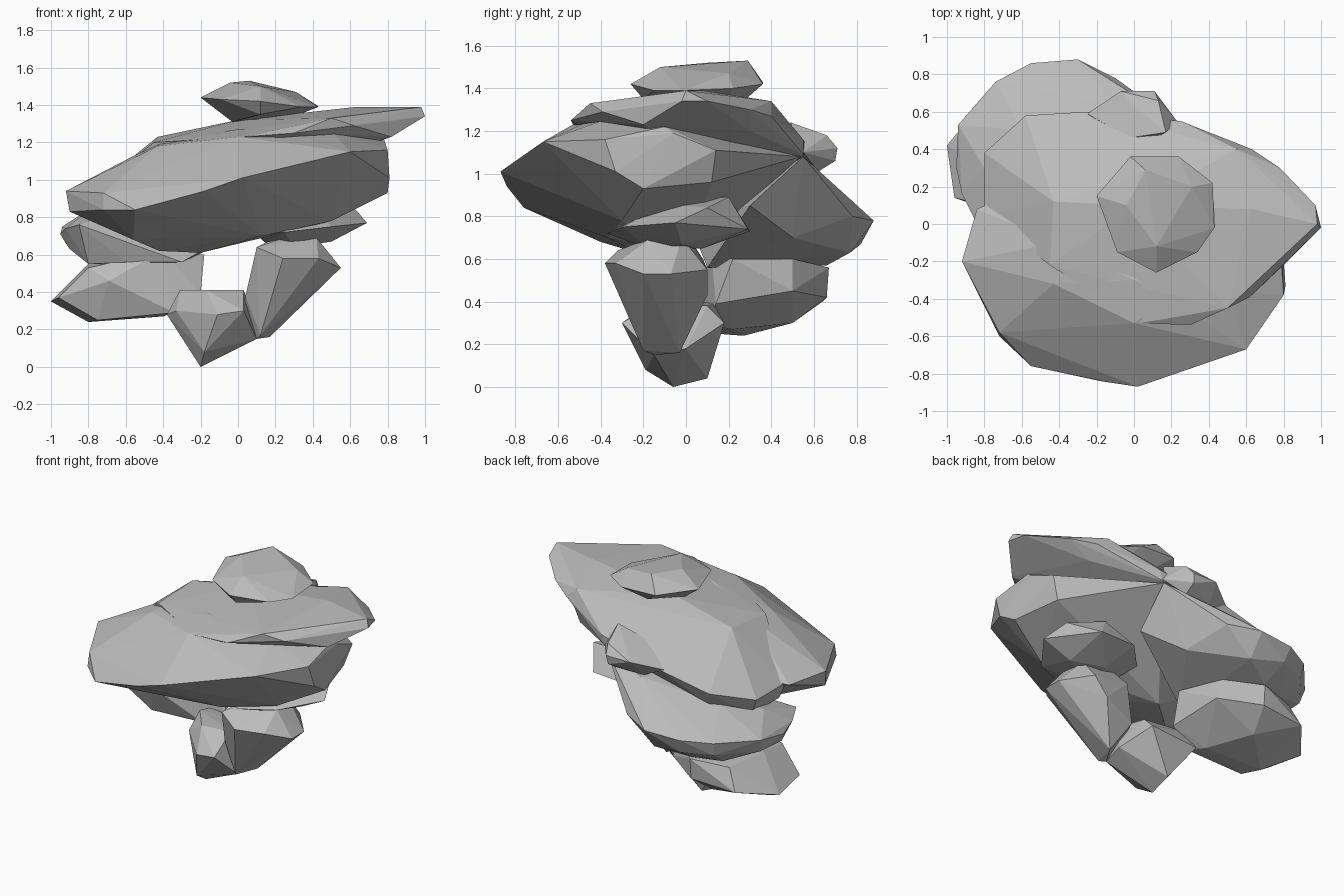
import bpy
import bmesh

stone = bpy.data.materials.new("grey stone")
stone.diffuse_color = (0.5, 0.5, 0.5, 1)


def rock(name, *rings):
    """Faceted boulder: the convex skin around a few rings of corner points."""
    bm = bmesh.new()
    for ring in rings:
        for p in ring:
            bm.verts.new(p)
    bmesh.ops.convex_hull(bm, input=bm.verts[:])
    loose = [v for v in bm.verts if not v.link_faces]
    bmesh.ops.delete(bm, geom=loose, context='VERTS')
    bmesh.ops.recalc_face_normals(bm, faces=bm.faces[:])
    me = bpy.data.meshes.new(name)
    bm.to_mesh(me)
    bm.free()
    me.materials.append(stone)
    ob = bpy.data.objects.new(name, me)
    bpy.context.collection.objects.link(ob)
    return ob


# Large tilted slab: rim, underside, crown
rock("main_slab",
     [(-.92, -.2, .94), (-.9, -.22, .83), (-.72, -.6, .84), (-.72, -.58, .93),
      (-.55, -.76, .84), (-.18, -.84, .94), (.02, -.87, 1.01), (.6, -.67, 1.15),
      (.8, -.38, 1.16), (.81, -.33, 1.01), (.79, -.06, 1.19), (.77, .14, 1.11),
      (.72, .12, .96), (.22, .54, 1.08), (-.84, .08, .93)],
     [(-.56, -.4, .68), (-.42, -.2, .62), (-.2, 0, .61), (.13, -.37, .7),
      (.5, -.3, .78), (.8, -.2, .93)],
     [(-.57, -.52, .96), (-.43, -.32, 1.18), (-.4, -.1, 1.21), (0, -.53, 1.23),
      (0, -.3, 1.27), (.2, -.4, 1.27), (.5, -.36, 1.26), (.78, -.1, 1.22)])

# Thin slab lying on it, rising to the right
rock("upper_slab",
     [(1, -.02, 1.34), (.97, .1, 1.34), (.82, -.2, 1.23), (.62, -.39, 1.29),
      (.3, -.54, 1.25), (.03, -.53, 1.23), (-.45, -.22, 1.2), (-.8, .05, .93),
      (-.8, .38, .93), (-.58, .58, .99), (-.25, .6, 1.06), (.23, .55, 1.09),
      (.25, .55, 1.16), (.63, .4, 1.27), (.78, .3, 1.3)],
     [(.98, 0, 1.39), (.63, .08, 1.39), (.55, .4, 1.34), (.5, -.45, 1.33),
      (0, .1, 1.32), (-.43, .12, 1.23)],
     [(-.75, .36, .82), (-.55, .53, .88), (-.76, .08, .82), (-.3, .1, .88),
      (.3, .1, 1.05), (.62, .3, 1.2)])

# Small cap boulder
rock("top_rock",
     [(-.2, .15, 1.44), (-.02, .36, 1.43), (.24, .36, 1.42), (.42, .22, 1.4),
      (.43, -.02, 1.39), (.34, -.15, 1.39), (.12, -.26, 1.42), (-.09, -.15, 1.43)],
     [(-.04, .1, 1.52), (.06, .29, 1.53), (.12, -.12, 1.5), (.31, .2, 1.47)],
     [(-.03, .05, 1.31), (.12, -.2, 1.35), (.3, .2, 1.34), (.1, .27, 1.34)])

# Slab sticking out at the back left
rock("back_slab",
     [(-.95, .3, .71), (-.92, .16, .74), (-.94, .53, .75), (-.74, .76, .76),
      (-.55, .86, .77), (-.3, .88, .78), (-.1, .78, .8), (-.85, .02, .76)],
     [(.22, .55, 1.08), (-.1, .63, 1.0), (-.6, .5, .9), (-.8, .3, .84)],
     [(-.92, .5, .66), (-.73, .74, .67), (-.53, .82, .67), (-.9, .25, .63),
      (-.8, .12, .55), (-.6, .1, .56), (-.7, .6, .57), (-.5, .66, .57),
      (-.3, .77, .63), (0, .5, .7), (.2, .3, .85), (-.3, .1, .56)])

# Knob at the back edge of the slabs
rock("back_knob",
     [(-.25, .59, 1.07), (-.07, .71, 1.12), (.11, .71, 1.12), (.13, .66, 1.18),
      (.23, .55, 1.1), (.1, .7, 1.06)],
     [(-.03, .46, 1.17), (.17, .49, 1.24), (0, .62, 1.16)],
     [(-.1, .6, 1.0), (.1, .62, 1.01), (0, .4, 1.05)])

# Wedge rock under the main slab on the right
rock("under_rock",
     [(.05, -.2, .75), (.25, -.37, .72), (.5, -.3, .75), (.69, -.05, .77),
      (.63, .1, .84), (.5, .29, .74), (.25, .3, .73), (.06, .1, .74)],
     [(.15, -.1, .66), (.3, -.16, .64), (.5, -.02, .67), (.3, .08, .65)],
     [(.4, .2, .89), (.2, .1, .9), (.4, -.1, .86)])

# Lower left boulder
rock("lower_left_rock",
     [(-1, .42, .35), (-.96, .14, .37), (-.8, .1, .53), (-.69, .05, .46),
      (-.34, .1, .29), (-.2, .14, .39), (-.18, .22, .6), (-.25, .5, .45),
      (-.5, .66, .42), (-.82, .64, .4)],
     [(-.8, .27, .24), (-.75, .14, .25), (-.4, .22, .27), (-.55, .5, .3)],
     [(-.4, .12, .62), (-.8, .3, .55), (-.75, .6, .54), (-.5, .67, .56),
      (-.3, .5, .6)])

# Lowest boulder that touches the ground
rock("bottom_rock",
     [(-.38, .05, .28), (-.33, -.06, .3), (-.11, -.29, .28), (.03, -.3, .3),
      (.1, -.15, .15), (.12, .0, .18), (0, .18, .3), (-.36, .17, .28)],
     [(-.2, -.06, 0), (-.19, .1, .04), (-.18, -.19, .08)],
     [(-.31, .03, .41), (-.17, -.15, .41), (.03, -.12, .41), (0, .1, .38),
      (-.3, .13, .39)])

# Leaning rock that joins the bottom boulder to the wedge
rock("leaning_rock",
     [(.1, -.15, .15), (.17, -.03, .16), (.12, -.2, .17), (.03, -.1, .28),
      (.04, -.2, .38), (.06, .05, .35)],
     [(.1, -.32, .64), (.24, -.38, .58), (.43, -.33, .58), (.55, -.2, .53),
      (.55, -.07, .53), (.4, .1, .55), (.3, .1, .43), (.12, .08, .6)],
     [(.25, -.2, .69), (.42, -.18, .69), (.4, -.02, .7), (.2, .02, .69)])
